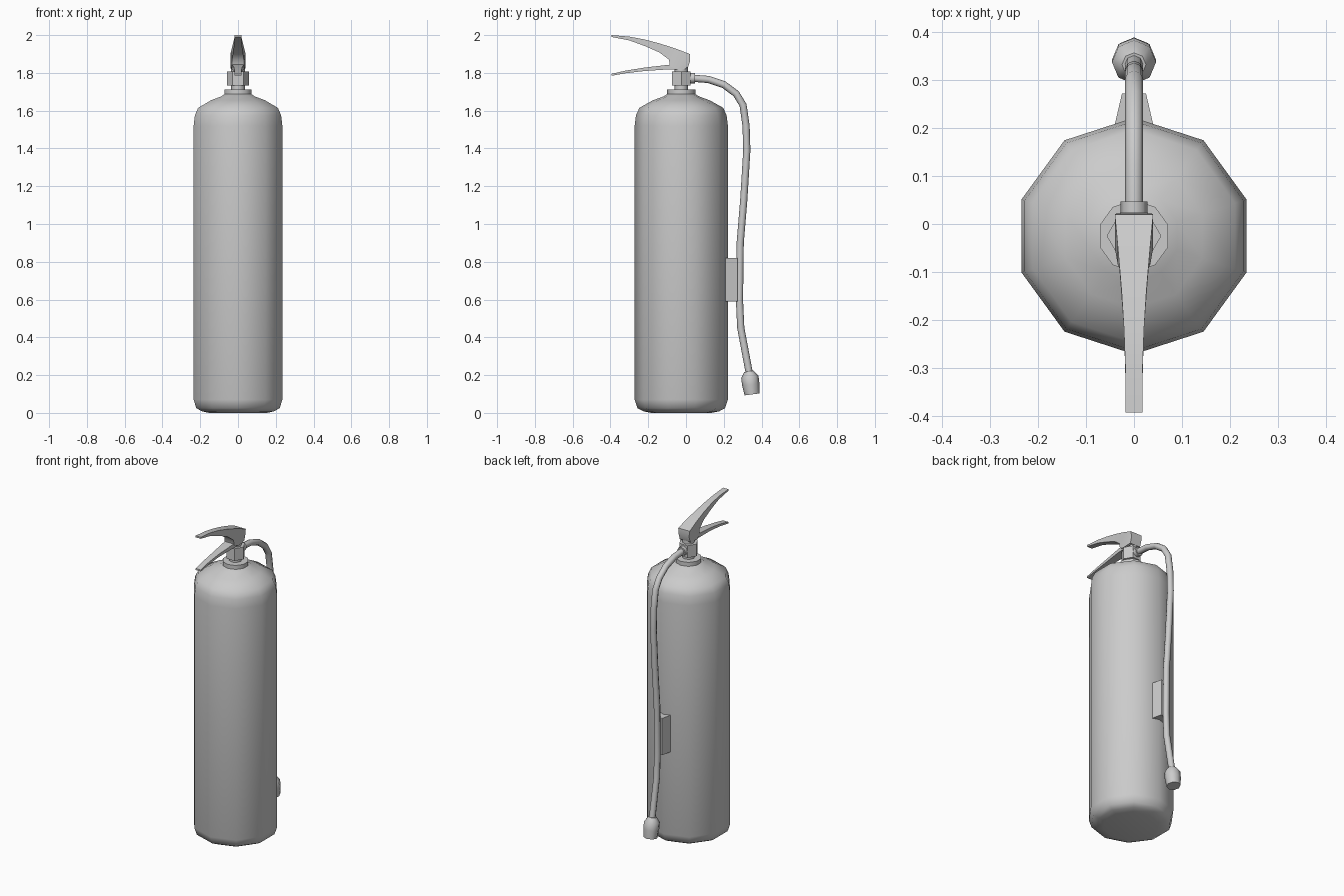
import bpy, bmesh, math
from mathutils import Vector

if "Cube" in bpy.data.objects:
    bpy.data.objects.remove(bpy.data.objects["Cube"])

AXIS_Y = -0.025  # cylinder axis sits slightly forward of the origin


def loft(name, rings, angle=50):
    """Skin a list of equal-length rings and cap both ends."""
    bm = bmesh.new()
    loops = [[bm.verts.new(p) for p in ring] for ring in rings]
    n = len(loops[0])
    for a, b in zip(loops, loops[1:]):
        for i in range(n):
            j = (i + 1) % n
            bm.faces.new((a[i], a[j], b[j], b[i]))
    bm.faces.new(loops[0][::-1])
    bm.faces.new(loops[-1])
    bmesh.ops.recalc_face_normals(bm, faces=bm.faces)
    me = bpy.data.meshes.new(name)
    bm.to_mesh(me)
    bm.free()
    me.shade_smooth()
    me.set_sharp_from_angle(angle=math.radians(angle))
    ob = bpy.data.objects.new(name, me)
    bpy.context.collection.objects.link(ob)
    return ob


def lathe(name, profile, sides, start=90):
    """Rings of (radius, z) around the cylinder axis."""
    angs = [math.radians(start + 360 * i / sides) for i in range(sides)]
    return loft(name, [[(r * math.cos(a), AXIS_Y + r * math.sin(a), z) for a in angs]
                       for r, z in profile])


def tube(name, path, sides):
    """Rings of (y, z, radius) swept along a path in the x = 0 plane."""
    pts = [Vector((0, y, z)) for y, z, r in path]
    rings = []
    for i, p in enumerate(pts):
        t = (pts[min(i + 1, len(pts) - 1)] - pts[max(i - 1, 0)]).normalized()
        side = Vector((0, -t.z, t.y))
        rings.append([p + path[i][2] * (Vector((math.cos(a), 0, 0)) + side * math.sin(a))
                      for a in (2 * math.pi * k / sides for k in range(sides))])
    return loft(name, rings)


def lever(name, sections):
    """Rectangular sections: (y_top, z_top, y_bottom, z_bottom, half_width)."""
    return loft(name, [[(-w, yt, zt), (w, yt, zt), (w, yb, zb), (-w, yb, zb)]
                       for yt, zt, yb, zb, w in sections])


# Tank with rounded base and shoulder
lathe("tank", [(0.16, 0.0), (0.2, 0.008), (0.232, 0.025), (0.247, 0.07), (0.247, 1.52),
               (0.24, 1.575), (0.222, 1.615), (0.15, 1.655), (0.095, 1.675), (0.07, 1.69)], 10)

# Collar, neck and valve
lathe("collar", [(0.075, 1.67), (0.075, 1.712)], 10)
lathe("neck", [(0.036, 1.70), (0.036, 1.85)], 8)
lathe("valve_block", [(0.057, 1.732), (0.057, 1.808)], 6, 0)

# Hose, fitting and nozzle
tube("hose_fitting", [(0.0, 1.772, 0.028), (0.047, 1.772, 0.028)], 8)
hose = [(0.03, 1.772), (0.12, 1.765), (0.2, 1.738), (0.265, 1.69), (0.302, 1.63),
        (0.318, 1.52), (0.322, 1.39), (0.306, 1.13), (0.287, 0.9), (0.283, 0.6),
        (0.29, 0.45), (0.337, 0.2)]
tube("hose", [(y, z, 0.019) for y, z in hose], 8)
tube("nozzle", [(0.333, 0.22, 0.025), (0.338, 0.19, 0.046), (0.343, 0.15, 0.046),
                (0.35, 0.098, 0.04)], 8)

# Clip holding the hose to the tank
loft("hose_clip", [[(-0.042, 0.2, z), (0.042, 0.2, z), (0.025, 0.273, z), (-0.025, 0.273, z)]
                   for z in (0.59, 0.82)])

# Squeeze lever on top, carrying handle below
lever("squeeze_lever", [(-0.394, 2.0, -0.394, 1.99, 0.018), (-0.3, 1.992, -0.3, 1.972, 0.018),
                        (-0.22, 1.977, -0.22, 1.943, 0.021), (-0.14, 1.956, -0.14, 1.908, 0.026),
                        (-0.08, 1.937, -0.09, 1.87, 0.031), (-0.045, 1.925, -0.085, 1.835, 0.034),
                        (0.02, 1.9, -0.05, 1.822, 0.04), (0.022, 1.865, 0.01, 1.828, 0.036)])
lever("carry_handle", [(-0.394, 1.795, -0.394, 1.785, 0.018), (-0.32, 1.812, -0.32, 1.798, 0.018),
                       (-0.22, 1.828, -0.22, 1.81, 0.021), (-0.1, 1.842, -0.1, 1.818, 0.03),
                       (0.0, 1.85, 0.0, 1.82, 0.034)])
